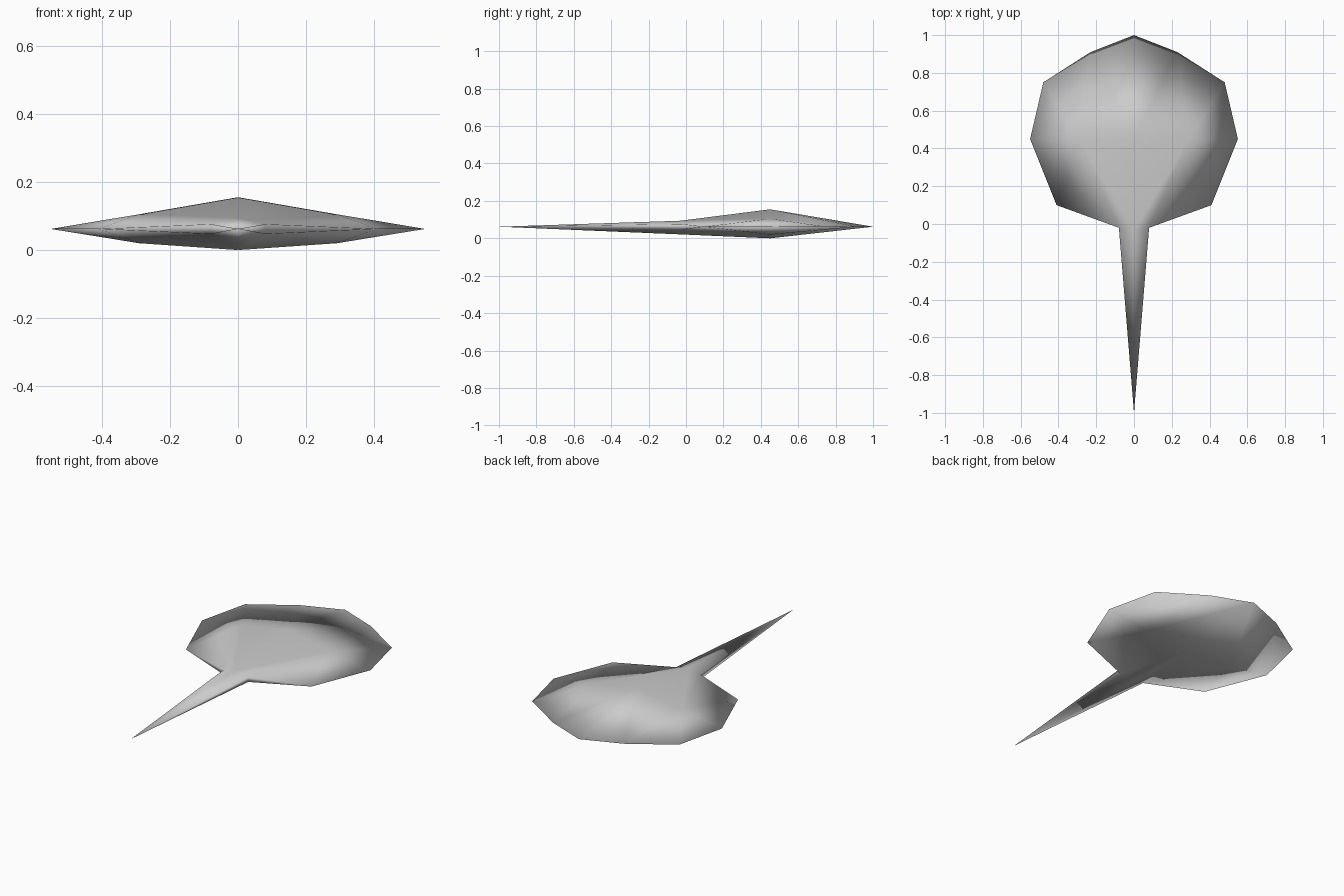
import bpy
import bmesh

cube = bpy.data.objects.get("Cube")
if cube:
    bpy.data.objects.remove(cube, do_unlink=True)

# Single flat colour
grey = bpy.data.materials.new("light_grey")
grey.use_nodes = True
colour = (0.6, 0.6, 0.6, 1)
grey.diffuse_color = colour
grey.node_tree.nodes["Principled BSDF"].inputs["Base Color"].default_value = colour

# Half outline of the disc and tail, on the left side (+x)
RIM_Z = 0.062
rim = {
    "tip": (0, -1, RIM_Z),
    "hip": (0.41, 0.10, RIM_Z),
    "wing": (0.55, 0.45, RIM_Z),
    "shoulder": (0.48, 0.75, RIM_Z),
    "cheek": (0.23, 0.91, RIM_Z),
    "nose": (0, 1, RIM_Z),
}
# Inner points: x, y, height on the back, height on the belly
inner = {
    "tail": (0, -0.03, 0.094, 0.021),
    "tail_side": (0.08, -0.02, 0.076, 0.047),
    "mid": (0.29, 0.45, 0.105, 0.02),
    "peak": (0, 0.45, 0.155, 0.0),
}
# Faces shared by the back and the belly
panels = [
    ("tip", "tail_side", "tail"),
    ("tail", "tail_side", "mid", "peak"),
    ("tail_side", "hip", "mid"),
    ("hip", "wing", "mid"),
    ("mid", "wing", "shoulder", "cheek"),
    ("peak", "mid", "cheek", "nose"),
]

bm = bmesh.new()
edge = {name: bm.verts.new(co) for name, co in rim.items()}
back, belly = dict(edge), dict(edge)
for name, (x, y, top, bottom) in inner.items():
    back[name] = bm.verts.new((x, y, top))
    belly[name] = bm.verts.new((x, y, bottom))

for panel in panels:
    bm.faces.new([back[n] for n in panel])
    bm.faces.new([belly[n] for n in reversed(panel)])

# Narrow side walls at the root of the tail
bm.faces.new((edge["tip"], belly["tail_side"], back["tail_side"]))
bm.faces.new((belly["tail_side"], edge["hip"], back["tail_side"]))

for face in bm.faces:
    face.smooth = True

mesh = bpy.data.meshes.new("ray_body")
bm.to_mesh(mesh)
bm.free()
mesh.materials.append(grey)
body = bpy.data.objects.new("ray_body", mesh)
bpy.context.collection.objects.link(body)

# Mirror to the other side
mirror = body.modifiers.new("mirror", "MIRROR")
mirror.use_axis[0] = True
mirror.use_clip = True
mirror.merge_threshold = 0.001
